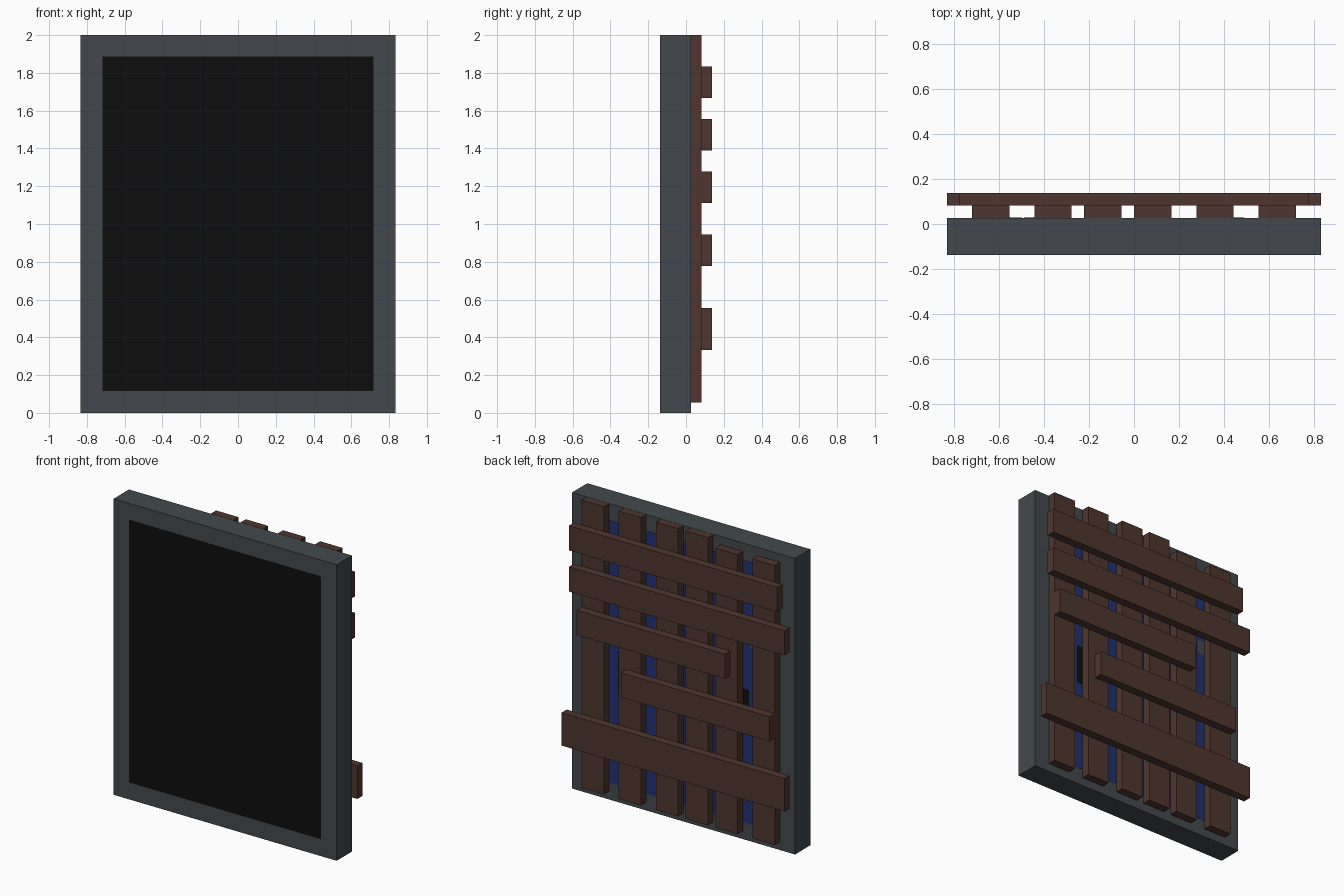
import bpy

if "Cube" in bpy.data.objects:
    bpy.data.objects.remove(bpy.data.objects["Cube"])


def material(name, rgb):
    lin = [(c / 255 / 12.92) if c < 10.3 else ((c / 255 + 0.055) / 1.055) ** 2.4 for c in rgb]
    m = bpy.data.materials.new(name)
    m.diffuse_color = (*lin, 1)
    m.use_nodes = True
    m.node_tree.nodes["Principled BSDF"].inputs["Base Color"].default_value = m.diffuse_color
    return m


GREY = material("slate_grey", (67, 73, 77))
BLACK = material("black", (13, 13, 13))
WOOD = material("dark_brown_wood", (79, 53, 46))
BLUE = material("deep_blue", (34, 48, 118))


def box(name, x, y, z, mat):
    """Axis-aligned box from (min, max) ranges."""
    spans = (x, y, z)
    bpy.ops.mesh.primitive_cube_add(size=1, location=[(a + b) / 2 for a, b in spans])
    ob = bpy.context.object
    ob.name = name
    ob.scale = [b - a for a, b in spans]
    bpy.ops.object.transform_apply(location=False, rotation=False, scale=True)
    ob.data.materials.append(mat)
    return ob


U = 1 / 18  # the whole model sits on a grid of this size

# Slab with a painted black front and blue back
box("frame_slab", (-15 * U, 15 * U), (-2.47 * U, 0.47 * U), (0, 2), GREY)
box("front_panel", (-0.717, 0.717), (-2.5 * U, -2.46 * U), (0.115, 1.888), BLACK)
box("back_panel", (-0.717, 0.717), (0.46 * U, 0.5 * U), (0.115, 1.888), BLUE)

# Small marks on the blue back, seen between the planks
for i, (x, z0, z1) in enumerate([(0.46, 0.73, 1.0), (-0.46, 0.9, 1.02)]):
    box(f"back_mark_{i}", (x - 0.03, x + 0.03), (0.48 * U, 0.51 * U), (z0, z1), BLACK)
box("back_patch", (-0.56, -0.5), (0.48 * U, 0.51 * U), (1.31, 1.41), GREY)

# Upright planks: left edge and top, in grid units
for i, (x, top) in enumerate([(-13, 35), (-8, 35), (-4, 36), (0, 36), (5, 36), (10, 36)]):
    box(f"upright_plank_{i}", (x * U, (x + 3) * U), (0.5 * U, 1.5 * U), (U, top * U), WOOD)

# Cross planks: x range and z range, in grid units
for i, (x0, x1, z0, z1) in enumerate([(-14, 14, 30, 33), (-15, 14, 25, 28), (-7, 13, 20, 23),
                                      (-13, 7, 14, 17), (-15, 15, 6, 10)]):
    box(f"cross_plank_{i}", (x0 * U, x1 * U), (1.5 * U, 2.5 * U), (z0 * U, z1 * U), WOOD)
